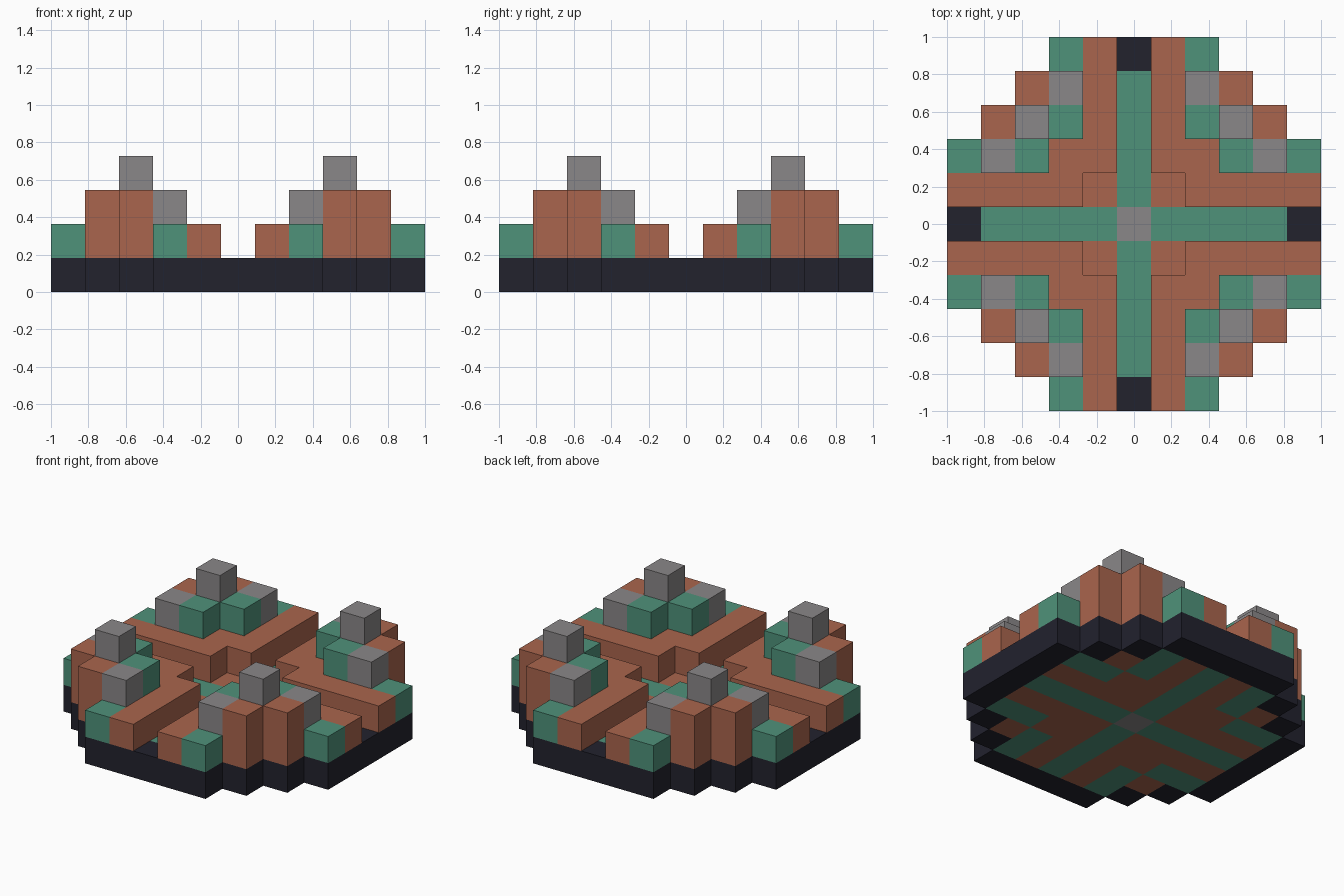
import bpy
import bmesh
from mathutils import Vector

old = bpy.data.objects.get("Cube")
if old:
    bpy.data.objects.remove(old, do_unlink=True)

CELL = 2 / 11  # the model is eleven blocks wide


def material(name, rgb):
    m = bpy.data.materials.new(name)
    m.use_nodes = True
    m.diffuse_color = (*rgb, 1)
    m.node_tree.nodes["Principled BSDF"].inputs["Base Color"].default_value = (*rgb, 1)
    return m


brown = material("terracotta", (0.40, 0.13, 0.075))
green = material("sea green", (0.078, 0.287, 0.195))
grey = material("stone grey", (0.255, 0.243, 0.247))
dark = material("dark navy", (0.016, 0.016, 0.027))

parts = {}   # part name -> (material, set of blocks)
solid = {}   # block -> part name


def add(name, mat, cells, low, high):
    """Stack blocks on the cells, repeated in all eight symmetric positions."""
    blocks = parts.setdefault(name, (mat, set()))[1]
    for a, b in cells:
        for x, y in ((a, b), (b, a)):
            for sx in (-1, 1):
                for sy in (-1, 1):
                    for z in range(low, high):
                        block = (sx * x, sy * y, z)
                        if block not in solid:
                            solid[block] = name
                            blocks.add(block)


# Ground layer: dark rim around a coloured floor
add("foundation_rim", dark, [(5, 0), (5, 1), (5, 2), (4, 3)], 0, 1)
add("floor_centre", grey, [(0, 0)], 0, 1)
add("floor_paths", green, [(i, 0) for i in range(1, 5)], 0, 1)
add("floor_patches", green, [(4, 2), (3, 2)], 0, 1)
add("floor_slabs", brown, [(i, 1) for i in range(1, 5)] + [(2, 2), (3, 3)], 0, 1)

# Low walls lining the paths
add("path_walls", brown, [(i, 1) for i in range(2, 6)] + [(2, 2)], 1, 2)
add("outer_blocks", green, [(5, 2)], 1, 2)

# Corner mounds with a tower on each
add("outer_mounds", brown, [(4, 3)], 1, 3)
add("inner_mounds", green, [(3, 2)], 1, 3)
add("side_stones", grey, [(4, 2)], 1, 3)
add("corner_towers", grey, [(3, 3)], 1, 4)

AXES = [Vector(v) for v in ((1, 0, 0), (0, 1, 0), (0, 0, 1))]


def build(name, mat, blocks):
    """Make one mesh from the exposed sides of a part's blocks."""
    bm = bmesh.new()
    for block in blocks:
        centre = Vector(block) + Vector((0, 0, 0.5))
        for k in range(3):
            for sign in (-1, 1):
                n = AXES[k] * sign
                if tuple(int(c) for c in Vector(block) + n) in solid:
                    continue
                u, v = AXES[(k + 1) % 3], AXES[(k + 2) % 3] * sign
                corners = [centre + (n + u * p + v * q) / 2
                           for p, q in ((-1, -1), (1, -1), (1, 1), (-1, 1))]
                bm.faces.new([bm.verts.new(c * CELL) for c in corners])
    bmesh.ops.remove_doubles(bm, verts=bm.verts, dist=0.001)
    mesh = bpy.data.meshes.new(name)
    bm.to_mesh(mesh)
    bm.free()
    mesh.materials.append(mat)
    bpy.context.collection.objects.link(bpy.data.objects.new(name, mesh))


for part, (mat, blocks) in parts.items():
    build(part, mat, blocks)
